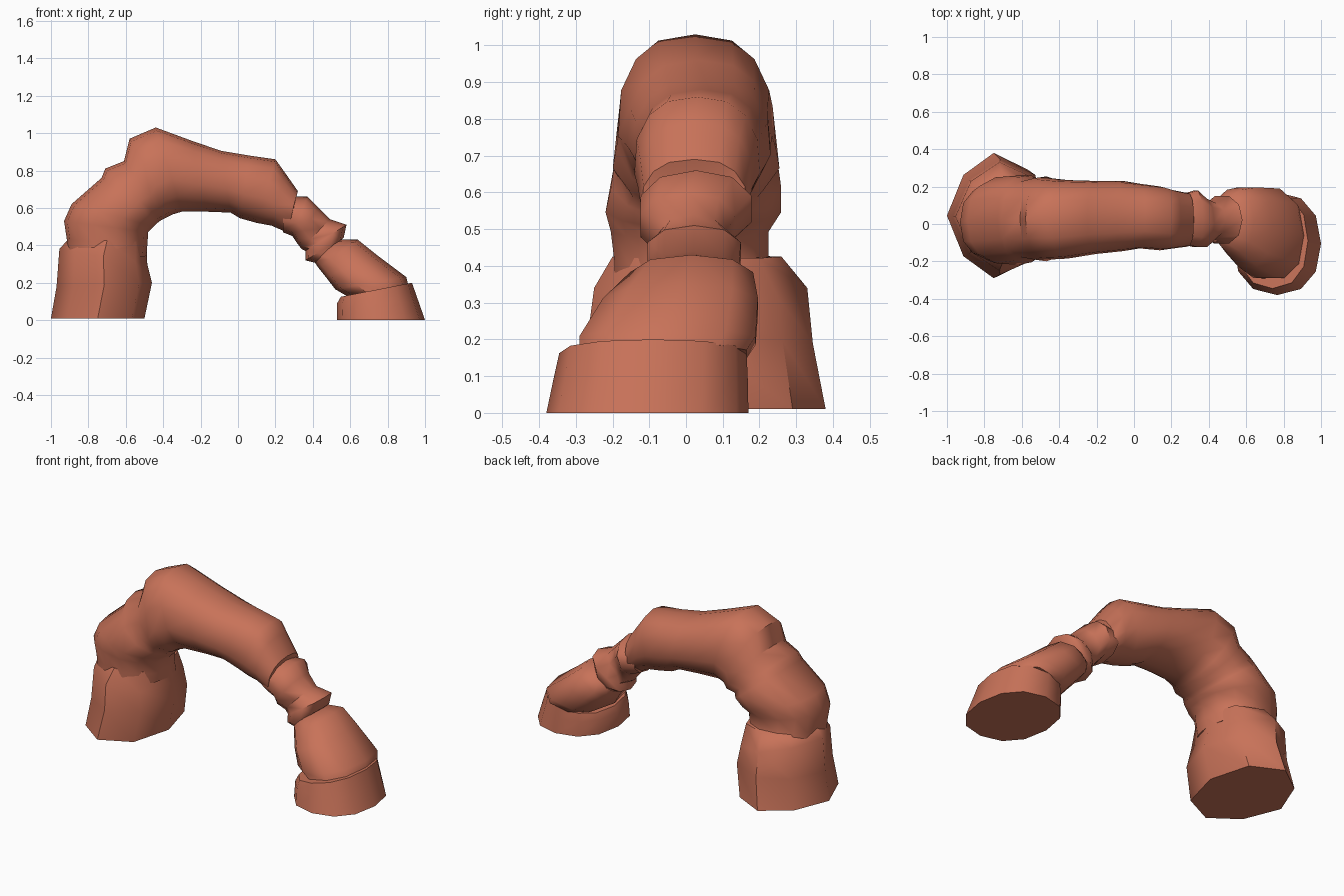
import bpy, bmesh, math
from mathutils import Vector

rock = bpy.data.materials.new("terracotta rock")
rock.diffuse_color = (0.58, 0.17, 0.10, 1)


def loft(name, rings, sides=12, outer=0.8, inner=0.8, taper=0.0, smooth=50):
    """Skin rings (outer x, outer z, inner x, inner z, y min, y max) with closed ends.
    outer/inner set how boxy each half is; taper narrows the outer half."""
    bm = bmesh.new()
    loops = []
    for ox, oz, ix, iz, y0, y1 in rings:
        loop = []
        for k in range(sides):
            a = 2 * math.pi * k / sides
            c, s = math.cos(a), math.sin(a)
            power = outer if c > 0 else inner
            u = math.copysign(abs(c) ** power, c)
            v = math.copysign(abs(s) ** power, s) * (1 - taper * max(u, 0))
            mid = (1 + u) / 2
            y = (y0 + y1) / 2 + v * (y1 - y0) / 2
            loop.append(bm.verts.new(Vector((ix + (ox - ix) * mid, y, iz + (oz - iz) * mid))))
        loops.append(loop)
    for a, b in zip(loops, loops[1:]):
        for k in range(sides):
            n = (k + 1) % sides
            bm.faces.new((a[k], a[n], b[n], b[k]))
    bm.faces.new(loops[0])
    bm.faces.new(loops[-1])
    bmesh.ops.recalc_face_normals(bm, faces=bm.faces)
    me = bpy.data.meshes.new(name)
    bm.to_mesh(me)
    bm.free()
    me.materials.append(rock)
    ob = bpy.data.objects.new(name, me)
    bpy.context.collection.objects.link(ob)
    bpy.ops.object.select_all(action='DESELECT')
    ob.select_set(True)
    bpy.context.view_layer.objects.active = ob
    bpy.ops.object.shade_smooth_by_angle(angle=math.radians(smooth))
    return ob


# Broad left foot, with a ledge at its top
loft("left_foot", [
    (-1.00, 0.01, -0.50, 0.01, -0.29, 0.38),
    (-0.97, 0.18, -0.46, 0.20, -0.27, 0.345),
    (-0.955, 0.38, -0.485, 0.30, -0.25, 0.33),
    (-0.91, 0.43, -0.49, 0.42, -0.20, 0.26),
], sides=8, outer=1.25, inner=0.9)

# Left shoulder bending into the long span
loft("arch_span", [
    (-0.915, 0.36, -0.49, 0.34, -0.20, 0.26),
    (-0.915, 0.43, -0.485, 0.40, -0.20, 0.23),
    (-0.93, 0.53, -0.48, 0.47, -0.21, 0.23),
    (-0.89, 0.62, -0.45, 0.50, -0.225, 0.265),
    (-0.73, 0.76, -0.43, 0.52, -0.21, 0.265),
    (-0.71, 0.81, -0.41, 0.535, -0.19, 0.24),
    (-0.61, 0.85, -0.38, 0.55, -0.205, 0.26),
    (-0.58, 0.97, -0.35, 0.565, -0.195, 0.25),
    (-0.44, 1.03, -0.30, 0.58, -0.19, 0.24),
    (-0.25, 0.96, -0.17, 0.58, -0.165, 0.235),
    (-0.09, 0.905, -0.04, 0.575, -0.15, 0.235),
    (0.06, 0.88, 0.01, 0.545, -0.135, 0.22),
    (0.20, 0.86, 0.10, 0.52, -0.145, 0.205),
    (0.25, 0.79, 0.18, 0.505, -0.135, 0.185),
    (0.32, 0.69, 0.26, 0.47, -0.125, 0.17),
    (0.30, 0.63, 0.29, 0.45, -0.09, 0.13),
], sides=14, outer=0.75, inner=0.98, taper=0.14)

# Thin broken neck of stacked slabs
loft("right_neck", [
    (0.24, 0.66, 0.24, 0.47, -0.11, 0.16),
    (0.37, 0.66, 0.29, 0.45, -0.13, 0.185),
    (0.43, 0.60, 0.31, 0.42, -0.13, 0.14),
    (0.49, 0.54, 0.34, 0.38, -0.08, 0.115),
    (0.58, 0.51, 0.36, 0.37, -0.11, 0.155),
    (0.565, 0.44, 0.36, 0.32, -0.11, 0.15),
    (0.53, 0.41, 0.44, 0.30, -0.10, 0.12),
], sides=10, outer=0.9, inner=0.9)

# Tilted block leaning on the right foot
loft("right_block", [
    (0.52, 0.43, 0.41, 0.31, -0.10, 0.14),
    (0.64, 0.43, 0.43, 0.28, -0.16, 0.19),
    (0.74, 0.35, 0.47, 0.23, -0.235, 0.205),
    (0.90, 0.23, 0.52, 0.165, -0.30, 0.20),
    (0.91, 0.19, 0.58, 0.13, -0.30, 0.175),
], sides=10, outer=0.85, inner=0.85)

# Wide right foot slab
loft("right_foot", [
    (1.00, 0.00, 0.53, 0.00, -0.38, 0.17),
    (0.965, 0.10, 0.53, 0.09, -0.36, 0.168),
    (0.93, 0.20, 0.55, 0.125, -0.345, 0.165),
], sides=12, outer=0.88, inner=0.88)
